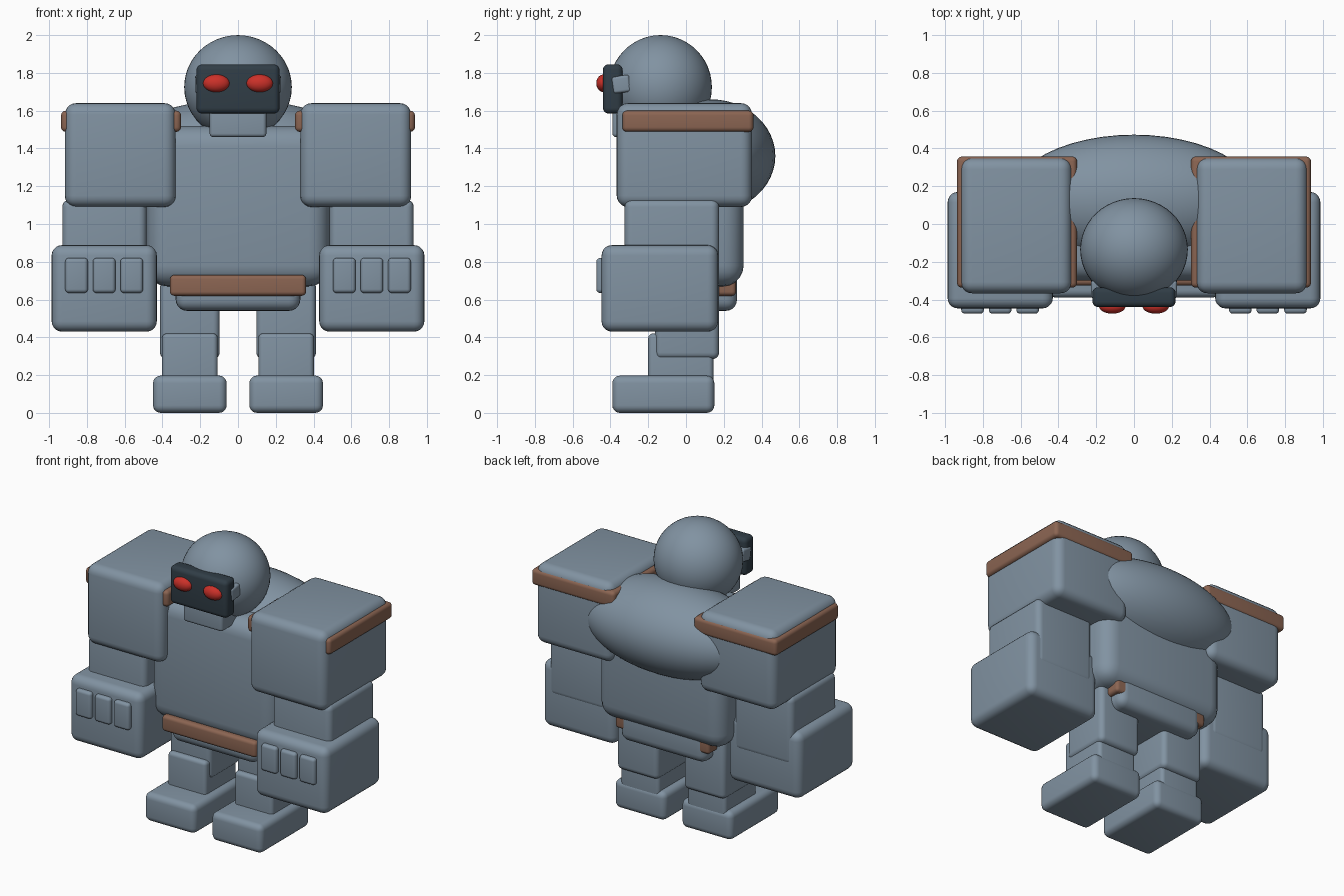
import bpy
import math

if "Cube" in bpy.data.objects:
    bpy.data.objects.remove(bpy.data.objects["Cube"])


def material(name, rgb):
    m = bpy.data.materials.new(name)
    m.diffuse_color = (*rgb, 1.0)
    m.use_nodes = True
    m.node_tree.nodes["Principled BSDF"].inputs["Base Color"].default_value = m.diffuse_color
    return m


STEEL = material("blue grey steel", (0.22, 0.29, 0.36))
BROWN = material("brown trim", (0.26, 0.13, 0.085))
DARK = material("dark visor", (0.03, 0.047, 0.062))
RED = material("red glow", (0.6, 0.03, 0.022))


def box(name, xs, ys, zs, bevel, mat=STEEL, tilt=0.0):
    """Rounded box from its bounds on each axis."""
    centre = [(a + b) / 2 for a, b in (xs, ys, zs)]
    bpy.ops.mesh.primitive_cube_add(size=1, location=centre)
    o = bpy.context.object
    o.name = name
    o.scale = [abs(b - a) for a, b in (xs, ys, zs)]
    bpy.ops.object.transform_apply(location=False, rotation=False, scale=True)
    o.rotation_euler.x = tilt
    o.data.materials.append(mat)
    mod = o.modifiers.new("rounding", 'BEVEL')
    mod.width = bevel
    mod.segments = 5
    mod.limit_method = 'ANGLE'
    bpy.ops.object.modifier_apply(modifier=mod.name)
    bpy.ops.object.shade_smooth_by_angle(angle=math.radians(35))
    return o


def ball(name, centre, radii, mat=STEEL):
    """Smooth ellipsoid."""
    bpy.ops.mesh.primitive_uv_sphere_add(segments=48, ring_count=24, radius=1, location=centre)
    o = bpy.context.object
    o.name = name
    o.scale = radii
    bpy.ops.object.transform_apply(location=False, rotation=False, scale=True)
    o.data.materials.append(mat)
    bpy.ops.object.shade_smooth()
    return o


# Body
box("torso", (-0.485, 0.485), (-0.30, 0.305), (0.67, 1.52), 0.11)
ball("back_hump", (0, 0.13, 1.36), (0.66, 0.343, 0.30))
box("pelvis", (-0.33, 0.33), (-0.28, 0.27), (0.54, 0.78), 0.06)
box("belt", (-0.36, 0.36), (-0.325, 0.265), (0.62, 0.73), 0.022, BROWN)

# Head
ball("head", (0, -0.135, 1.725), (0.285, 0.272, 0.275))
box("visor", (-0.22, 0.22), (-0.44, -0.335), (1.585, 1.845), 0.03, DARK)
box("jaw", (-0.15, 0.15), (-0.39, -0.15), (1.46, 1.62), 0.02)

# Paired parts, built once per side
for side, s in (("right", 1), ("left", -1)):

    def part(name, xs, *args, **kw):
        return box(f"{side}_{name}", sorted((s * xs[0], s * xs[1])), *args, **kw)

    # Face
    ball(f"{side}_eye", (s * 0.115, -0.435, 1.745), (0.07, 0.04, 0.047), RED)
    part("visor_mount", (0.15, 0.228), (-0.39, -0.295), (1.695, 1.785), 0.015, tilt=math.radians(8))

    # Shoulder with trim band
    part("shoulder", (0.33, 0.917), (-0.367, 0.35), (1.09, 1.64), 0.06)
    part("shoulder_trim", (0.302, 0.937), (-0.337, 0.357), (1.488, 1.60), 0.025, BROWN)

    # Arm and fist
    part("forearm", (0.485, 0.93), (-0.325, 0.175), (0.66, 1.13), 0.04)
    part("fist", (0.43, 0.987), (-0.447, 0.17), (0.43, 0.888), 0.055)
    for i in range(3):
        x = 0.503 + i * 0.146
        part(f"knuckle_{i + 1}", (x, x + 0.12), (-0.475, -0.40), (0.635, 0.82), 0.02)

    # Leg and foot
    part("thigh", (0.097, 0.413), (-0.165, 0.175), (0.285, 0.70), 0.035)
    part("shin", (0.108, 0.402), (-0.20, 0.145), (0.10, 0.42), 0.025)
    part("foot", (0.06, 0.45), (-0.39, 0.15), (0.0, 0.197), 0.04)
